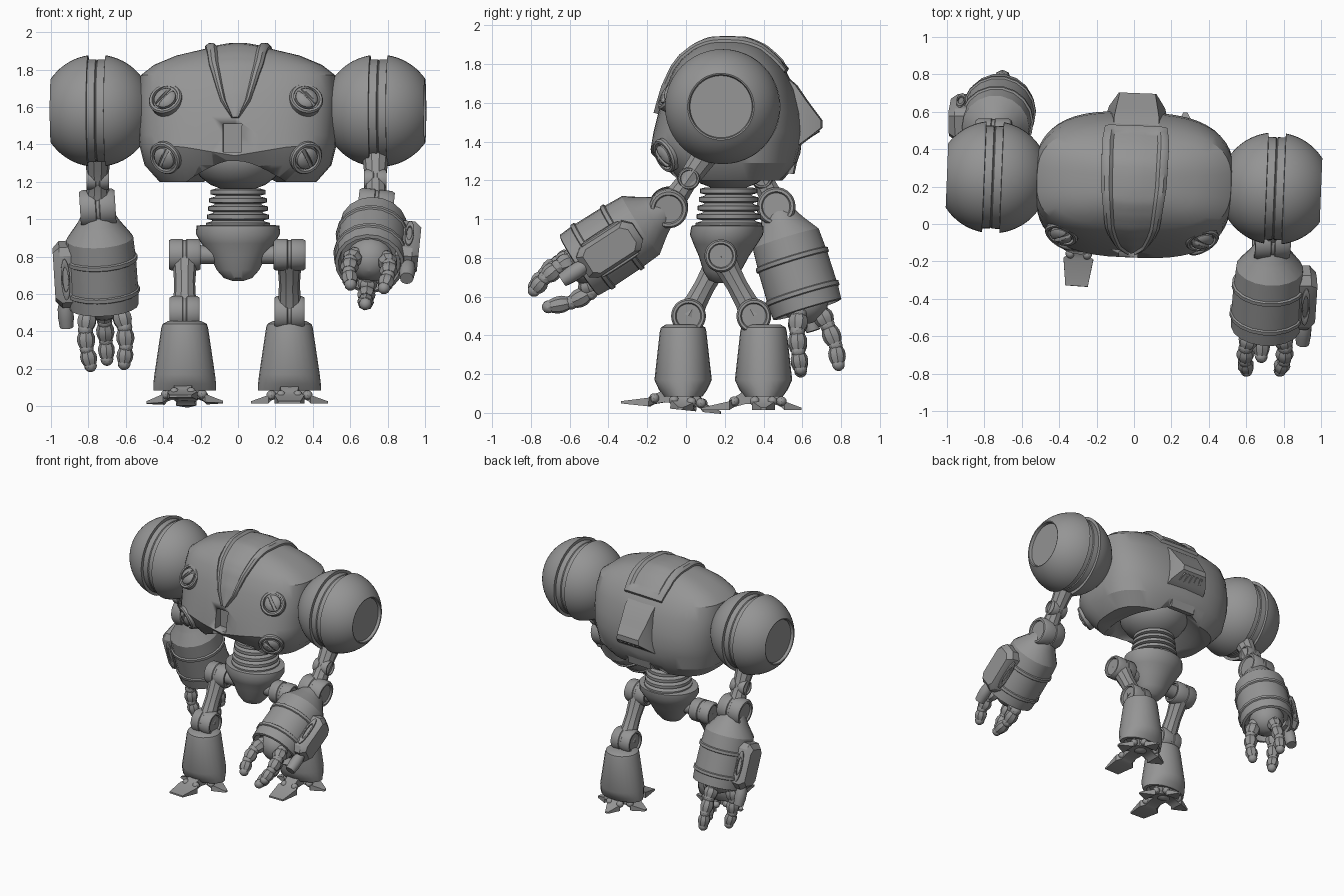
import bpy, bmesh
from math import sin, cos, pi, radians
from mathutils import Vector, Matrix
from mathutils.bvhtree import BVHTree

if "Cube" in bpy.data.objects:
    bpy.data.objects.remove(bpy.data.objects["Cube"])

metal = bpy.data.materials.new("grey_metal")
metal.use_nodes = True
GREY = (0.3, 0.3, 0.3, 1)
metal.diffuse_color = GREY
metal.node_tree.nodes["Principled BSDF"].inputs["Base Color"].default_value = GREY

T = lambda x, y, z: Matrix.Translation((x, y, z))
R = lambda deg, axis: Matrix.Rotation(radians(deg), 4, axis)
I = Matrix()


# ---- helpers ----
def loft(name, rings, M=I, closed=True, sharp=35):
    bm = bmesh.new()
    vs = [[bm.verts.new(p) for p in ring] for ring in rings]
    n = len(vs[0])
    for a, b in zip(vs, vs[1:]):
        for i in range(n if closed else n - 1):
            j = (i + 1) % n
            bm.faces.new((a[i], a[j], b[j], b[i]))
    if closed:
        bm.faces.new(vs[0])
        bm.faces.new(vs[-1])
    bmesh.ops.recalc_face_normals(bm, faces=bm.faces)
    for f in bm.faces:
        f.smooth = True
    for e in bm.edges:
        if len(e.link_faces) == 2:
            e.smooth = e.calc_face_angle(0) < radians(sharp)
    me = bpy.data.meshes.new(name)
    bm.to_mesh(me)
    bm.free()
    me.materials.append(metal)
    ob = bpy.data.objects.new(name, me)
    bpy.context.collection.objects.link(ob)
    ob.matrix_world = M
    return ob


def oval(a, b, z, y=0, n=24):
    return [(a * cos(2 * pi * i / n), y + b * sin(2 * pi * i / n), z) for i in range(n)]


def lathe(name, prof, M=I, n=24, sharp=35):
    return loft(name, [oval(max(r, .001), max(r, .001), z, 0, n) for r, z in prof], M, True, sharp)


def ball(name, r, M=I, n=20):
    return lathe(name, [(r * sin(pi * i / 10), -r * cos(pi * i / 10)) for i in range(11)], M, n)


def rod(name, a, b, radii, M=I, n=12):
    a, b = Vector(a), Vector(b)
    d = b - a
    prof = [(r, d.length * i / (len(radii) - 1)) for i, r in enumerate(radii)]
    return lathe(name, prof, M @ Matrix.Translation(a) @ d.to_track_quat('Z', 'Y').to_matrix().to_4x4(), n)


def rect(h0, h1, y0, y1, z):
    return [(-h0, y0, z), (h0, y0, z), (h1, y1, z), (-h1, y1, z)]


def block(name, size, M=I):
    x, y, z = (s / 2 for s in size)
    return loft(name, [rect(x, x, -y, y, -z), rect(x, x, -y, y, z)], M)


def cut(ob, cutter):
    m = ob.modifiers.new("cut", 'BOOLEAN')
    m.operation, m.object, m.solver = 'DIFFERENCE', cutter, 'EXACT'
    cutter.hide_render = True
    cutter.hide_viewport = True


def joint(name, r, w, M):
    # hinge drum lying along x, with a dished cap on both sides
    h = w / 2
    lathe(name, [(r * .7, -h + .012), (r * .76, -h), (r * .9, -h), (r, -h + .015), (r, -.012),
                 (r * .94, -.008), (r * .94, .008), (r, .012), (r, h - .015), (r * .9, h),
                 (r * .76, h), (r * .7, h - .012)], M @ R(90, 'Y'), 28)


# ---- torso shell ----
YAW = T(0, .22, 0) @ R(-2.3, 'Z') @ T(0, -.22, 0)


def shell_ring(z, a, front, back, arch=0, n=48):
    pts = []
    for i in range(n):
        c, s = cos(2 * pi * i / n), sin(2 * pi * i / n)
        x = a * abs(c) ** .7 * (1 if c > 0 else -1)
        y = (front + back) / 2 + (back - front) / 2 * abs(s) ** .68 * (1 if s > 0 else -1)
        pts.append((x, y, z + arch * max(0, 1 - abs(x) / .3)))
    return pts


SHELL = [(1.925, .05, .18, .27), (1.915, .16, .11, .33), (1.875, .33, .04, .405), (1.825, .45, -.02, .46),
         (1.77, .52, -.06, .51), (1.67, .535, -.105, .56), (1.55, .535, -.14, .59), (1.45, .53, -.165, .6)]
LOWER = [(1.39, .525, -.18, .59, -.05), (1.29, .5, -.13, .57), (1.2, .42, -.05, .5)]
torso = loft("torso_shell", [shell_ring(*s) for s in SHELL + LOWER], YAW, sharp=28)
tree = BVHTree.FromPolygons([v.co.copy() for v in torso.data.vertices],
                            [list(p.vertices) for p in torso.data.polygons])
cut(torso, block("chest_slot_cutter", (.1, .12, .15), YAW @ T(-.015, -.17, 1.435)))
# hollow under the belly, open to the front
hollow = [oval(a, b, z, .17, 32) for a, b, z in ((.36, .5, 1.1), (.3, .42, 1.2), (.19, .31, 1.325), (.16, .26, 1.34))]
cut(torso, loft("belly_hollow_cutter", hollow, YAW))

# raised crest running from the chest over the top
WIDTHS = [(15, .02), (30, .08), (60, .145), (90, .175), (120, .18), (137, .165)]
SECTION = [(-1, -.03), (-1, .014), (-.9, .026), (-.76, .026), (-.66, .01), (-.3, .016), (0, .018)]
SECTION += [(-v, h) for v, h in reversed(SECTION[:-1])]


def crest_row(deg, lift=None):
    for (d0, w0), (d1, w1) in zip(WIDTHS, WIDTHS[1:]):
        if d0 <= deg <= d1:
            w = w0 + (w1 - w0) * (deg - d0) / (d1 - d0)
    d = Vector((0, -cos(radians(deg)), sin(radians(deg))))
    row = []
    for v, h in SECTION:
        hit = tree.ray_cast(Vector((v * w, .2, 1.45)), d)[0]
        row.append(hit + d * (h if lift is None else min(lift, h if abs(v) == 1 else lift)))
    return row


rows = [crest_row(15, -.03)] + [crest_row(15 + 3 * i) for i in range(39)]
rows += [crest_row(131, .02), crest_row(135, .02), crest_row(137, -.03)]
loft("crest_plate", rows, YAW, closed=False)

# slotted bolts on the chest
for s in (-1, 1):
    for z, normal in ((1.64, (s * .25, -.75, .5)), (1.33, (s * .45, -.75, -.35))):
        hit = tree.ray_cast(Vector((s * .375, -1, z)), Vector((0, 1, 0)))[0]
        M = YAW @ Matrix.Translation(hit) @ Vector(normal).to_track_quat('Z', 'Y').to_matrix().to_4x4()
        lathe("bolt_collar", [(.085, -.06), (.092, .01), (.085, .02), (.072, .02), (.068, 0), (0, 0)], M)
        head = lathe("bolt_head", [(.06, -.02), (.06, .02), (.05, .032), (.025, .039), (0, .041)], M)
        cut(head, block("bolt_slot_cutter", (.022, .2, .06), M @ R(s * 35, 'Z') @ T(0, 0, .046)))

# back vent wedge, its slats and the lower flap
B = YAW @ T(0, .5, 0) @ R(-90, 'X')
loft("back_vent", [rect(.12, .17, -1.75, -1.36, 0), rect(.12, .165, -1.69, -1.37, .07),
                   rect(.11, .15, -1.61, -1.41, .125), rect(.095, .1, -1.51, -1.47, .2)], B)
for i in range(-2, 3):
    rod("vent_slat", (i * .05, .56, 1.385), (i * .036, .68, 1.46), (.014, .014), YAW, 6)
block("back_flap", (.2, .05, .13), YAW @ T(0, .545, 1.3) @ R(-12, 'X'))

# ---- waist and pelvis ----
ball("belly_bowl", .25, T(0, .22, 1.34) @ Matrix.Diagonal((1, 1, .77, 1)), 32)
springs = [(.13, .94)]
for i in range(5):
    r, z = .172 - .006 * i, .95 + .044 * i
    springs += [(r - .03, z), (r, z + .008), (r, z + .03), (r - .03, z + .038)]
lathe("waist_bellows", springs, T(0, .22, 0), 32)
PELVIS = [(.19, .97), (.222, .965), (.225, .92), (.195, .87), (.155, .81), (.115, .73), (.075, .685), (.03, .67)]
loft("pelvis", [oval(r, r * .84, z, .215 - (.97 - z) * .12, 32) for r, z in PELVIS])


# ---- shoulders ----
def dome(a0, a1):
    return [(.3 * sin(a), -.3 * cos(a)) for a in (radians(a0 + (a1 - a0) * i / 10) for i in range(11))]


SHOULDER = ([(.1, -.24)] + dome(35, 81) + [(.275, -.045), (.275, -.005), (.268, 0), (.275, .005), (.275, .045)]
            + dome(99, 145) + [(.165, .243), (.16, .222), (0, .222)])
for s in (-1, 1):
    lathe("shoulder", SHOULDER, YAW @ T(s * .755, .22, 1.58) @ R(s * 90, 'Y'), 48)

# ---- arms: each forearm is built hanging down from its elbow ----
BARREL = [(.08, -.02), (.115, -.08), (.125, -.095), (.18, -.17), (.186, -.27), (.197, -.275), (.197, -.295),
          (.188, -.3), (.19, -.45), (.199, -.455), (.199, -.475), (.19, -.48), (.186, -.55), (.168, -.555),
          (.158, -.5), (0, -.5)]


def finger(pts, M):
    for i, (a, b) in enumerate(zip(pts, pts[1:])):
        r = .052 - .004 * i
        ball("knuckle", r * .85, M @ T(*a), 10)
        rod("finger_link", Vector(a).lerp(Vector(b), .1), Vector(a).lerp(Vector(b), .9),
            (r * .75, r, r, r * .8), M, 8)
    ball("fingertip", .034, M @ T(*pts[-1]), 10)


def arm(s, socket, elbow, swing, lean, fingers, thumb):
    mid = Vector(socket).lerp(Vector(elbow), .45)
    rod("upper_arm", socket, elbow, (.07, .062, .055, .062, .075), n=10)
    joint("arm_knuckle", .058, .12, Matrix.Translation(mid))
    M = T(*elbow) @ R(lean, 'Y') @ R(swing, 'X')
    joint("elbow", .1, .19, M)
    lathe("forearm", BARREL, M, 18, 25)
    ball("palm", .125, M @ T(0, 0, -.5))
    # side pack with an oval grip on both flanks and a stub below
    P = M @ T(s * .13, 0, -.36) @ R(s * 90, 'Y')
    loft("side_pack", [[(x * k, y * k, z) for x, y in ((-.17, -.05), (-.13, -.09), (.13, -.09), (.17, -.06),
                                                      (.17, .06), (.13, .09), (-.13, .09), (-.17, .05))]
                       for k, z in ((1, 0), (1, .09), (.8, .125))], P)
    for side in (-1, 1):
        lathe("pack_grip", [(.6, 0), (.6, .012), (.8, .018), (1, .012), (1, -.01)],
              M @ T(s * .195, side * .088, -.36) @ R(-side * 90, 'X') @ Matrix.Diagonal((.024, .115, 1, 1)), 20)
    rod("pack_stub", (s * .205, 0, -.5), (s * .205, 0, -.655), (.03, .042, .042, .036), M)
    for k in (-1, 1):
        finger([(k * x, y, z) for x, (y, z) in zip((.085, .105, .105, .09), fingers)], M)
    finger([(0, y, z) for y, z in thumb], M)


arm(1, (.735, .1, 1.33), (.735, -.09, 1.06), -57, 6,
    ((-.05, -.56), (-.06, -.64), (-.05, -.73), (-.025, -.81)),
    ((.08, -.56), (.15, -.58), (.14, -.69), (.095, -.8)))
arm(-1, (-.75, .33, 1.34), (-.75, .465, 1.06), 17, -3.5,
    ((-.05, -.56), (-.085, -.65), (-.11, -.75), (-.125, -.84)),
    ((.06, -.57), (.075, -.66), (.085, -.77), (.07, -.87)))


# ---- legs ----
def leg(x, knee_y, shin_y, tilt, turn_out):
    hip, knee = (x, .18, .81), (x, knee_y, .5)
    rod("hip_axle", (0, .18, .81), hip, (.06, .05, .05, .06))
    joint("hip", .085, .17, T(*hip))
    rod("thigh", hip, knee, (.075, .062, .056, .06, .075), n=10)
    joint("knee", .09, .16, T(*knee))
    S = T(x, shin_y, 0)
    loft("shin", [oval(a, b, z) for a, b, z in ((.09, .09, .455), (.118, .115, .44), (.125, .12, .42), (.162, .148, .17),
                                                (.168, .125, .12), (.168, .1, .085), (.14, .08, .085), (.12, .07, .12))], S)
    F = S @ T(0, 0, .015) @ R(tilt, 'X') @ R(turn_out, 'Z')
    ball("ankle", .075, F @ T(0, 0, .09))
    # long front toe, short pointed toes to the sides and back
    for turn, length, pad, tip in ((0, .32, .08, .06), (90, .205, .06, .012),
                                   (-90, .205, .06, .012), (180, .195, .055, .012)):
        K = F @ R(turn, 'Z') @ R(90, 'X')
        e = length * .5
        loft("toe", [rect(w, w, lo, hi, d) for d, w, lo, hi in ((0, .055, .03, .12), (e * .6, .05, .03, .1),
                                                               (e * .95, .045, .015, .065), (e * 1.1, pad, 0, .045),
                                                               (length, tip, 0, .012))], K)
        for k in (-1, 1):
            ball("toe_pin", .026, K @ T(k * .045, .045, e * .95), 10)


leg(-.285, .013, -.015, -6, -4)
leg(.275, .35, .4, 0, 0)
